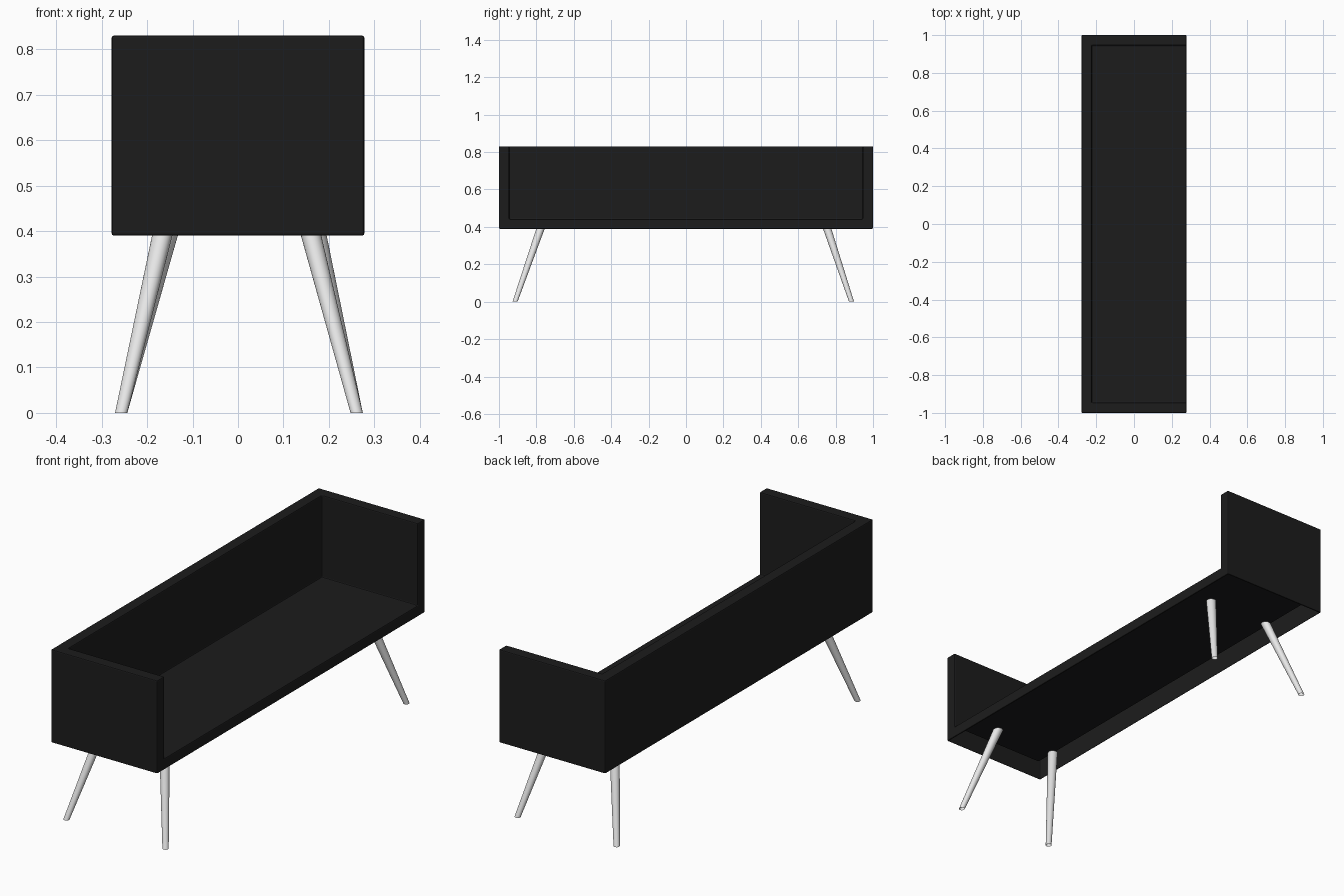
import bpy
import bmesh
from mathutils import Vector

cube = bpy.data.objects.get("Cube")
if cube:
    bpy.data.objects.remove(cube, do_unlink=True)


def material(name, color):
    mat = bpy.data.materials.new(name)
    mat.use_nodes = True
    mat.diffuse_color = color
    mat.node_tree.nodes["Principled BSDF"].inputs["Base Color"].default_value = color
    return mat


def add_object(name, bm, mat=None):
    bmesh.ops.recalc_face_normals(bm, faces=bm.faces)
    mesh = bpy.data.meshes.new(name)
    bm.to_mesh(mesh)
    bm.free()
    obj = bpy.data.objects.new(name, mesh)
    bpy.context.collection.objects.link(obj)
    if mat:
        mesh.materials.append(mat)
    return obj


def box(name, low, high, mat=None):
    bm = bmesh.new()
    bmesh.ops.create_cube(bm, size=1)
    low, high = Vector(low), Vector(high)
    for v in bm.verts:
        v.co = (low + high) / 2 + v.co * (high - low)
    return add_object(name, bm, mat)


def activate(obj):
    bpy.ops.object.select_all(action="DESELECT")
    obj.select_set(True)
    bpy.context.view_layer.objects.active = obj


def leg(name, foot, top, mat):
    # Tapered round tube, leaning, with level open ends
    bm = bmesh.new()
    bmesh.ops.create_cone(bm, cap_ends=False, segments=24,
                          radius1=0.0135, radius2=0.0225, depth=1)
    foot, top = Vector(foot), Vector(top)
    for v in bm.verts:
        axis = foot.lerp(top, v.co.z + 0.5)
        v.co = axis + Vector((v.co.x, v.co.y, 0))
    obj = add_object(name, bm, mat)
    activate(obj)
    bpy.ops.object.shade_smooth_by_angle()


black = material("matte_black", (0.0115, 0.0115, 0.0118, 1))
pale = material("pale_grey", (0.8, 0.8, 0.8, 1))

# Tray body: floor, back and two ends, open on one long side
HALF, BOTTOM, TOP, WALL = 0.278, 0.39, 0.83, 0.054
body = box("tray_body", (-HALF, -1, BOTTOM), (HALF, 1, TOP), black)
cutter = box("tray_cutter", (WALL - HALF, WALL - 1, BOTTOM + WALL - 0.002),
             (HALF + 1, 1 - WALL, TOP + 1))
cutter.hide_render = True
activate(body)
cut = body.modifiers.new("hollow", "BOOLEAN")
cut.operation = "DIFFERENCE"
cut.solver = "EXACT"
cut.object = cutter
bpy.ops.object.modifier_apply(modifier=cut.name)
bpy.data.objects.remove(cutter, do_unlink=True)

# Softened edges
soft = body.modifiers.new("soft_edges", "BEVEL")
soft.width = 0.005
soft.segments = 2
soft.limit_method = "ANGLE"
bpy.ops.object.modifier_apply(modifier=soft.name)

# Underside left open, so the walls are hollow from below
bm = bmesh.new()
bm.from_mesh(body.data)
under = [f for f in bm.faces if f.normal.z < -0.99]
bmesh.ops.delete(bm, geom=under, context="FACES")
bm.to_mesh(body.data)
bm.free()

# Four splayed legs
for end, foot_y, top_y, shift in (("front", -0.914, -0.777, -0.003),
                                  ("back", 0.885, 0.754, 0.009)):
    for side, sign in (("right", -1), ("left", 1)):
        leg(f"{end}_{side}_leg", (sign * 0.259 + 0.002, foot_y, 0),
            (sign * 0.163 + shift, top_y, BOTTOM + 0.003), pale)
